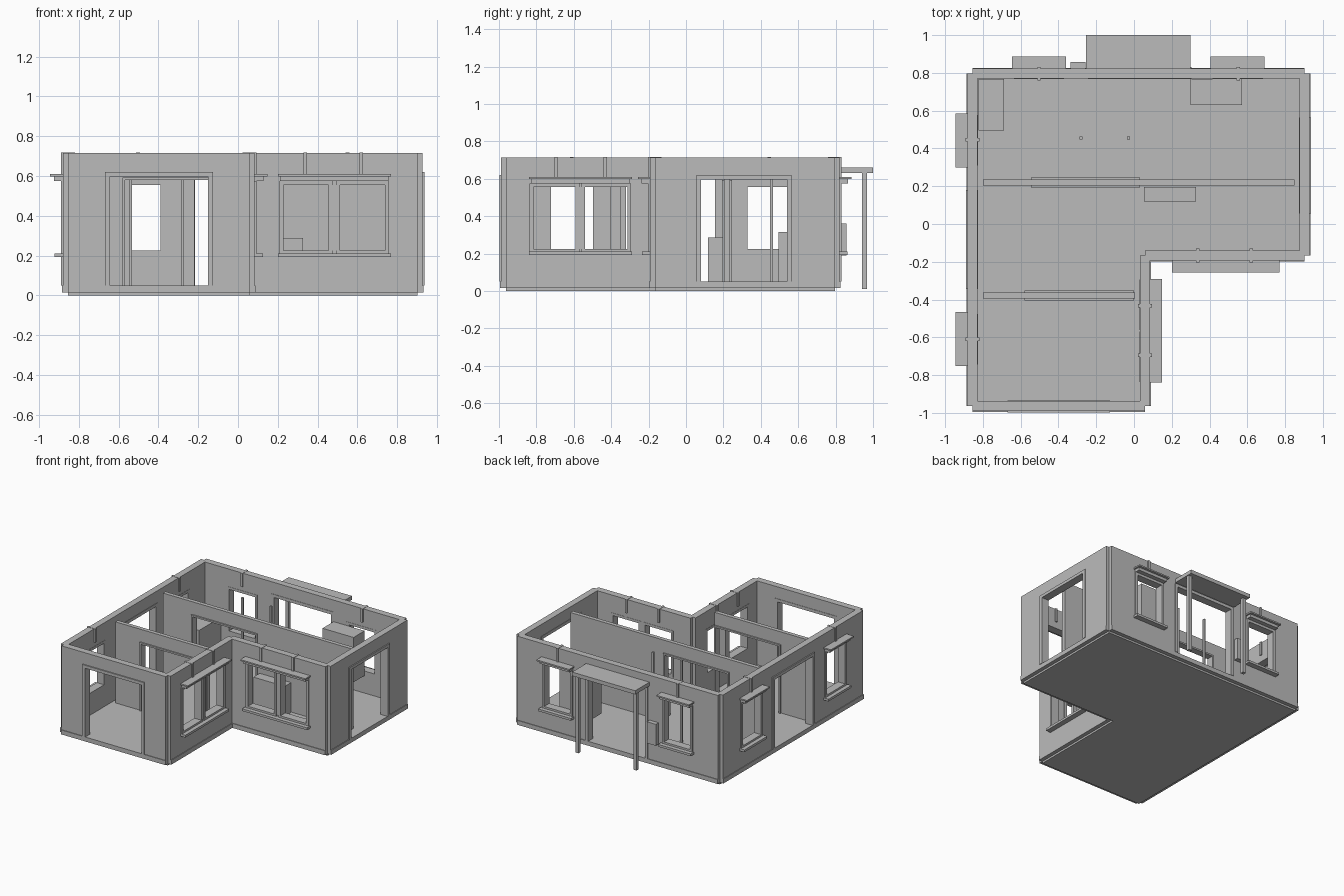
import bpy, bmesh

if "Cube" in bpy.data.objects:
    bpy.data.objects.remove(bpy.data.objects["Cube"])

MAT = bpy.data.materials.new("plaster_grey")
MAT.diffuse_color = (0.5, 0.5, 0.5, 1)
MAT.use_nodes = True
MAT.node_tree.nodes["Principled BSDF"].inputs["Base Color"].default_value = MAT.diffuse_color
T = 0.026          # half wall thickness
TOP = 0.715        # wall top
FLOOR = 0.05       # floor level


def make(name, boxes):
    """One object from a list of boxes (x0, x1, y0, y1, z0, z1)."""
    bm = bmesh.new()
    for x0, x1, y0, y1, z0, z1 in boxes:
        v = bmesh.ops.create_cube(bm, size=1)["verts"]
        for p in v:
            p.co = ((x0 + x1) / 2 + p.co.x * abs(x1 - x0),
                    (y0 + y1) / 2 + p.co.y * abs(y1 - y0),
                    (z0 + z1) / 2 + p.co.z * abs(z1 - z0))
    me = bpy.data.meshes.new(name)
    bm.to_mesh(me)
    bm.free()
    me.materials.append(MAT)
    ob = bpy.data.objects.new(name, me)
    bpy.context.collection.objects.link(ob)
    return ob


def cut(ob, boxes):
    """Cut openings through a wall."""
    for b in boxes:
        cutter = make("cutter", [b])
        cutter.hide_render = True
        m = ob.modifiers.new("opening", "BOOLEAN")
        m.operation, m.solver, m.object = "DIFFERENCE", "EXACT", cutter
        bpy.context.view_layer.objects.active = ob
        bpy.ops.object.modifier_apply(modifier=m.name)
        bpy.data.objects.remove(cutter)


def mapper(axis, c, out):
    """Wall space (u along, v outward, z) to a world box."""
    def f(u0, u1, v0, v1, z0, z1):
        v0, v1 = c + out * v0, c + out * v1
        return (u0, u1, v0, v1, z0, z1) if axis == "x" else (v0, v1, u0, u1, z0, z1)
    return f


def ring(f, u0, u1, z0, z1, w, v0, v1, bottom=True):
    """Casing around an opening."""
    low = z0 - w if bottom else z0
    r = [f(u0 - w, u0, v0, v1, low, z1 + w), f(u1, u1 + w, v0, v1, low, z1 + w),
         f(u0, u1, v0, v1, z1, z1 + w)]
    if bottom:
        r.append(f(u0, u1, v0, v1, z0 - w, z0))
    return r


# name, axis, centre line, outward sign, start, end, doors, windows (centre, pane centres, half header), strips
WALLS = [
    ("back_wall", "x", 0.796, 1, -0.855, 0.903, [(-0.22, 0.28)],
     [(-0.503, [-0.503], 0.143), (0.549, [0.549], 0.143)], [-0.503, 0.551]),
    ("left_wall", "y", -0.855, -1, -0.963, 0.796, [(-0.32, 0.155)],
     [(0.443, [0.443], 0.143), (-0.61, [-0.61], 0.143)], [0.445, -0.61]),
    ("front_wall", "x", -0.963, -1, -0.855, 0.058, [(-0.645, -0.15)], [], []),
    ("right_wall", "y", 0.903, 1, -0.167, 0.796, [(0.08, 0.54)], [], []),
    ("inner_front_wall", "x", -0.167, -1, 0.058, 0.903, [],
     [(0.485, [0.343, 0.627], 0.285)], [0.338, 0.62]),
    ("inner_side_wall", "y", 0.058, 1, -0.963, -0.167, [],
     [(-0.565, [-0.703, -0.427], 0.275)], [-0.695, -0.432]),
]
HW, Z0, Z1 = 0.113, 0.226, 0.555   # pane half width and heights

for name, axis, c, out, u0, u1, doors, windows, strips in WALLS:
    f = mapper(axis, c, out)
    wall = make(name, [f(u0, u1, -T, T, 0.015, TOP)])
    holes = [f(a, b, -0.1, 0.1, FLOOR, 0.597) for a, b in doors]
    holes += [f(p - HW, p + HW, -0.1, 0.1, Z0, Z1) for w in windows for p in w[1]]
    cut(wall, holes)
    # outer baseboard
    make(name + "_baseboard", [f(u0, u1, T, T + 0.005, 0.015, FLOOR)])
    # door casing
    for a, b in doors:
        make(name + "_door_casing",
             ring(f, a, b, FLOOR, 0.597, 0.024, -T - 0.003, T + 0.009, False))
    # window frames, two-step header and sill
    for mid, panes, half in windows:
        frame = []
        for p in panes:
            frame += ring(f, p - HW, p + HW, Z0, Z1, 0.02, -T - 0.002, T + 0.01)
        if len(panes) == 2:
            frame.append(f(mid - 0.01, mid + 0.01, T - 0.005, T + 0.006, Z0, Z1))
        make(name + "_window_frame", frame)
        make(name + "_window_header",
             [f(mid - half, mid + half, T - 0.005, T + 0.064, 0.598, 0.609),
              f(mid - half + 0.012, mid + half - 0.012, T - 0.005, T + 0.045, 0.575, 0.598)])
        make(name + "_window_sill",
             [f(mid - half, mid + half, T - 0.005, T + 0.042, 0.193, 0.211)])
    # upright strips between header and wall top
    for s in strips:
        make(name + "_strip", [f(s - 0.009, s + 0.009, -T - 0.01, T + 0.01, 0.609, TOP + 0.002)])

# L-shaped floor slab
make("floor_slab", [(-0.855, 0.903, -0.167, 0.796, 0, FLOOR),
                    (-0.855, 0.058, -0.963, -0.167, 0, FLOOR)])

# interior partitions with wide doorways
for name, y, x0, x1, a, b in [("rear_partition", 0.219, -0.80, 0.85, -0.533, 0.018),
                              ("front_partition", -0.378, -0.80, 0.004, -0.568, -0.012)]:
    f = mapper("x", y, 1)
    wall = make(name, [f(x0, x1, -0.016, 0.016, FLOOR - 0.01, 0.693)])
    cut(wall, [f(a, b, -0.1, 0.1, 0, 0.58)])
    make(name + "_casing", ring(f, a, b, FLOOR, 0.58, 0.013, -0.027, 0.027, False))

# porch canopy and posts
make("porch_roof", [(-0.255, 0.30, 0.815, 1.0, 0.63, 0.66)])
for x in (-0.23, 0.28):
    make("porch_post", [(x - 0.014, x + 0.014, 0.942, 0.968, 0.012, 0.63)])

# fittings
make("meter_box", [(-0.335, -0.257, 0.82, 0.857, 0.19, 0.36)])
make("corner_cabinet", [(-0.823, -0.688, 0.495, 0.768, FLOOR, 0.315)])
make("low_cabinet", [(0.052, 0.328, 0.118, 0.197, FLOOR, 0.287)])
make("wall_cabinet", [(0.30, 0.573, 0.63, 0.768, 0.19, 0.545)])
for x in (-0.28, -0.03):
    make("thin_post", [(x - 0.008, x + 0.008, 0.448, 0.464, FLOOR, 0.70)])
